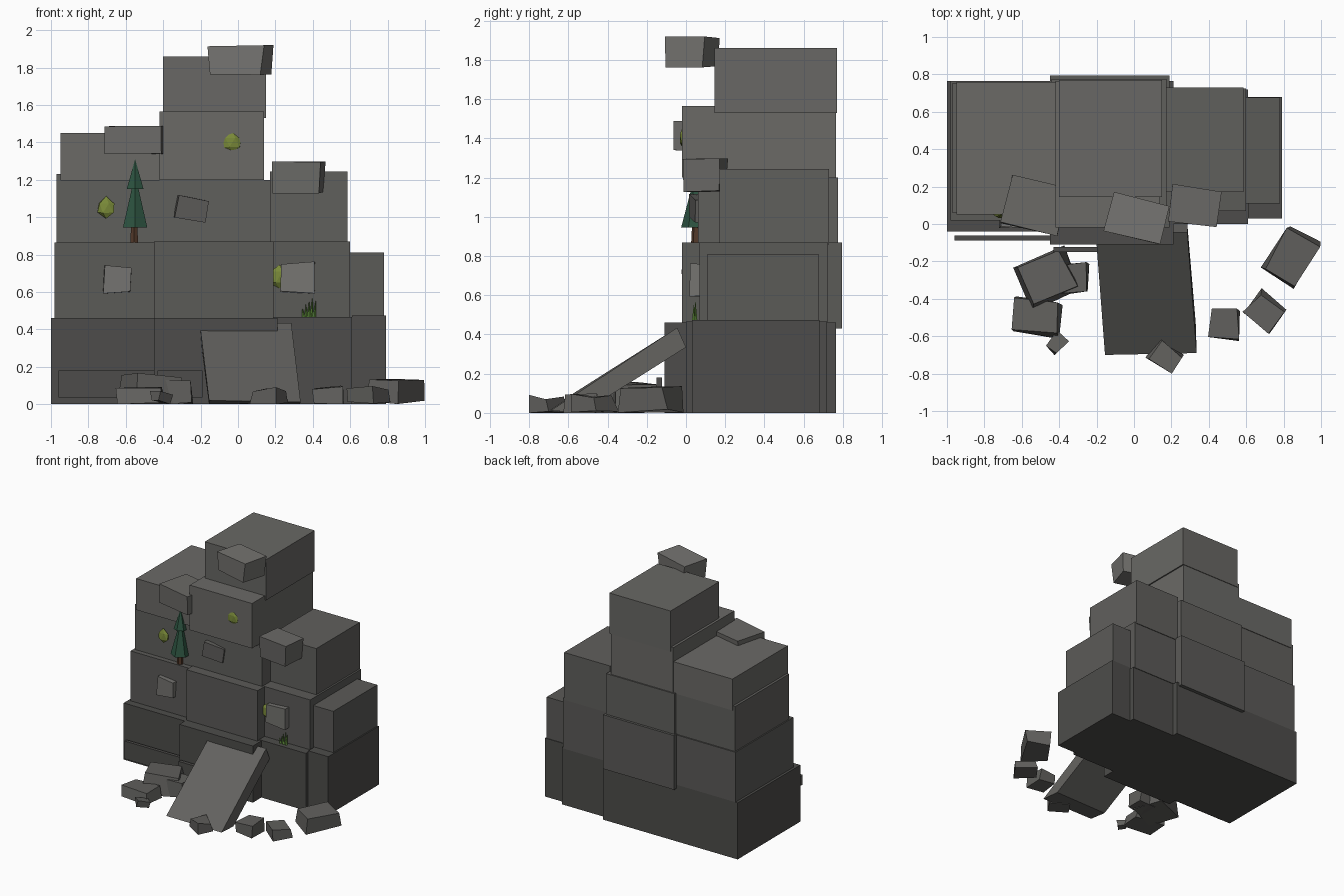
import bpy, bmesh, math, random
from mathutils import Vector, Matrix

if "Cube" in bpy.data.objects:
    bpy.data.objects.remove(bpy.data.objects["Cube"])

random.seed(4)


def material(name, color):
    m = bpy.data.materials.new(name)
    m.diffuse_color = (*color, 1)
    m.use_nodes = True
    m.node_tree.nodes["Principled BSDF"].inputs["Base Color"].default_value = m.diffuse_color
    return m


def stone(name, g):
    return material(name, (g, g * 0.98, g * 0.92))


# Stone gets lighter from the foot to the peak
STONE = [stone(f"stone_course_{i + 1}", g) for i, g in enumerate((0.075, 0.105, 0.118, 0.145, 0.14))]
BOULDER = stone("boulder_stone", 0.18)
RUBBLE = stone("rubble_stone", 0.12)
SLAB = stone("slab_stone", 0.125)
LEAF = material("dark_green", (0.025, 0.085, 0.05))
BARK = material("bark_brown", (0.085, 0.04, 0.022))
MOSS = material("moss_green", (0.19, 0.25, 0.04))
GRASS = material("grass_green", (0.13, 0.30, 0.05))


def finish(bm, name, mat):
    bmesh.ops.recalc_face_normals(bm, faces=bm.faces)
    me = bpy.data.meshes.new(name)
    bm.to_mesh(me)
    bm.free()
    me.materials.append(mat)
    ob = bpy.data.objects.new(name, me)
    bpy.context.collection.objects.link(ob)
    return ob


def block(name, mat, x0, x1, y0, y1, z0, z1):
    bm = bmesh.new()
    bmesh.ops.create_cube(bm, size=1)
    for v in bm.verts:
        v.co = Vector((x1 if v.co.x > 0 else x0, y1 if v.co.y > 0 else y0,
                       z1 if v.co.z > 0 else z0))
    return finish(bm, name, mat)


def rock(name, mat, x, y, z0, z1, w, d, yaw, jitter=0.01, tilt=0, low=1.0, high=1.0):
    # rotated box with slightly irregular corners; low / high scale its bottom / top
    bm = bmesh.new()
    bmesh.ops.create_cube(bm, size=1)
    turn = Matrix.Rotation(math.radians(yaw), 3, 'Z')
    roll = Matrix.Rotation(math.radians(tilt), 3, 'Y')
    for v in bm.verts:
        s = high if v.co.z > 0 else low
        p = Vector((v.co.x * w * s, v.co.y * d * s, v.co.z * (z1 - z0)))
        p += Vector([random.uniform(-jitter, jitter) for _ in range(3)])
        v.co = roll @ (turn @ p) + Vector((x, y, (z0 + z1) / 2))
        v.co.z = max(v.co.z, 0)
        v.co.x = min(v.co.x, 1)
        v.co.y = max(v.co.y, -0.8)
    return finish(bm, name, mat)


def cone(name, x, y, z0, z1, r, mat, r2=0.0, sides=6, lean=(0, 0)):
    bm = bmesh.new()
    bmesh.ops.create_cone(bm, cap_ends=True, segments=sides, radius1=r, radius2=r2,
                          depth=z1 - z0)
    for v in bm.verts:
        if v.co.z > 0:
            v.co.x += lean[0]
            v.co.y += lean[1]
        v.co += Vector((x, y, (z0 + z1) / 2))
    return finish(bm, name, mat)


# Stacked cliff blocks, one list per course, lowest first
courses = [
    [(-1.0, -0.45, -0.04, 0.765, 0, 0.46), (-0.45, 0.21, -0.11, 0.765, 0, 0.46),
     (0.19, 0.61, 0.0, 0.72, 0, 0.465), (0.61, 0.79, 0.03, 0.68, 0, 0.475)],
    [(-0.98, -0.45, 0.02, 0.765, 0.45, 0.865), (-0.45, 0.19, -0.02, 0.795, 0.43, 0.87),
     (0.185, 0.60, 0.07, 0.725, 0.46, 0.87), (0.59, 0.78, 0.11, 0.675, 0.45, 0.81)],
    [(-0.97, -0.43, 0.06, 0.755, 0.86, 1.23), (-0.44, 0.175, 0.06, 0.775, 0.86, 1.20),
     (0.17, 0.585, 0.17, 0.73, 0.86, 1.245)],
    [(-0.95, -0.42, 0.05, 0.76, 1.195, 1.45), (-0.42, 0.14, -0.02, 0.765, 1.20, 1.565)],
    [(-0.40, 0.15, 0.145, 0.77, 1.53, 1.86)],
]
for i, course in enumerate(courses):
    for j, c in enumerate(course):
        block(f"cliff_course_{i + 1}_block_{j + 1}", STONE[i], *c)

# Thin strata plates along the foot
block("foot_plate_left", STONE[0], -0.96, -0.45, -0.088, -0.062, 0.035, 0.18)
block("foot_plate_right", STONE[0], -0.43, -0.19, -0.15, -0.122, 0.035, 0.18)

# Fallen slab leaning on the cliff
bm = bmesh.new()
top = [(-0.205, -0.045, 0.435), (0.285, -0.045, 0.435), (0.335, -0.69, 0.012), (-0.155, -0.70, 0.02)]
low = [(-0.20, 0.0, 0.34), (0.285, 0.0, 0.335), (0.33, -0.53, 0.0), (-0.155, -0.54, 0.0)]
a = [bm.verts.new(p) for p in top]
b = [bm.verts.new(p) for p in low]
bm.faces.new(a)
bm.faces.new(b[::-1])
for i in range(4):
    j = (i + 1) % 4
    bm.faces.new((a[i], a[j], b[j], b[i]))
finish(bm, "leaning_slab", SLAB)

# Overhanging cap boulders
rock("cap_boulder_top", BOULDER, 0.015, 0.03, 1.765, 1.915, 0.30, 0.21, -15, 0.007, low=0.93)
rock("cap_boulder_left", STONE[3], -0.535, 0.10, 1.335, 1.49, 0.31, 0.26, -14, 0.007)
rock("cap_boulder_right", STONE[3], 0.325, 0.095, 1.13, 1.30, 0.26, 0.20, -8, 0.007, low=0.95)

# Small outcrops in the face
rock("outcrop_left", BOULDER, -0.645, 0.035, 0.60, 0.735, 0.14, 0.11, 0, 0.009)
rock("outcrop_right", BOULDER, 0.325, 0.09, 0.60, 0.755, 0.175, 0.12, -4, 0.008)
rock("outcrop_middle", STONE[2], -0.25, 0.09, 0.99, 1.10, 0.17, 0.12, 8, 0.007, 10)

# Rubble at the foot
rubble = [
    (-0.465, -0.295, 0.0, 0.155, 0.28, 0.24, 22),
    (-0.525, -0.50, 0.0, 0.085, 0.25, 0.18, -6),
    (-0.32, -0.295, 0.0, 0.13, 0.16, 0.16, 5),
    (-0.415, -0.635, 0.01, 0.06, 0.09, 0.08, 48),
    (0.165, -0.715, 0.0, 0.08, 0.16, 0.12, -35),
    (0.485, -0.53, 0.0, 0.09, 0.16, 0.155, -5),
    (0.695, -0.47, 0.0, 0.085, 0.18, 0.16, -38),
    (0.84, -0.175, 0.005, 0.135, 0.20, 0.28, -33),
]
for i, r in enumerate(rubble):
    rock(f"rubble_{i + 1}", RUBBLE, *r, jitter=0.014, high=0.9)

# Conifer on the left ledge
cone("tree_trunk", -0.555, 0.05, 0.84, 0.98, 0.025, BARK, 0.018)
cone("tree_lower_branches", -0.55, 0.05, 0.945, 1.23, 0.075, LEAF)
cone("tree_upper_branches", -0.55, 0.05, 1.15, 1.31, 0.052, LEAF)

# Moss clumps
for i, (x, y, z, r) in enumerate([(-0.03, -0.015, 1.40, 0.062), (-0.705, 0.05, 1.05, 0.06),
                                  (0.22, 0.065, 0.68, 0.068)]):
    bm = bmesh.new()
    bmesh.ops.create_icosphere(bm, subdivisions=1, radius=r)
    for v in bm.verts:
        v.co = v.co * random.uniform(0.8, 1.05)
        v.co.y *= 0.35
        v.co += Vector((x, y, z))
    finish(bm, f"moss_{i + 1}", MOSS)

# Grass tuft on the right ledge
for i in range(5):
    dx = (i - 2) * 0.013
    cone(f"grass_blade_{i + 1}", 0.38 + dx, 0.04 + 0.008 * (i % 2), 0.46,
         0.575 - 0.02 * abs(i - 3), 0.011, GRASS, sides=4, lean=(dx * 0.4, 0))
